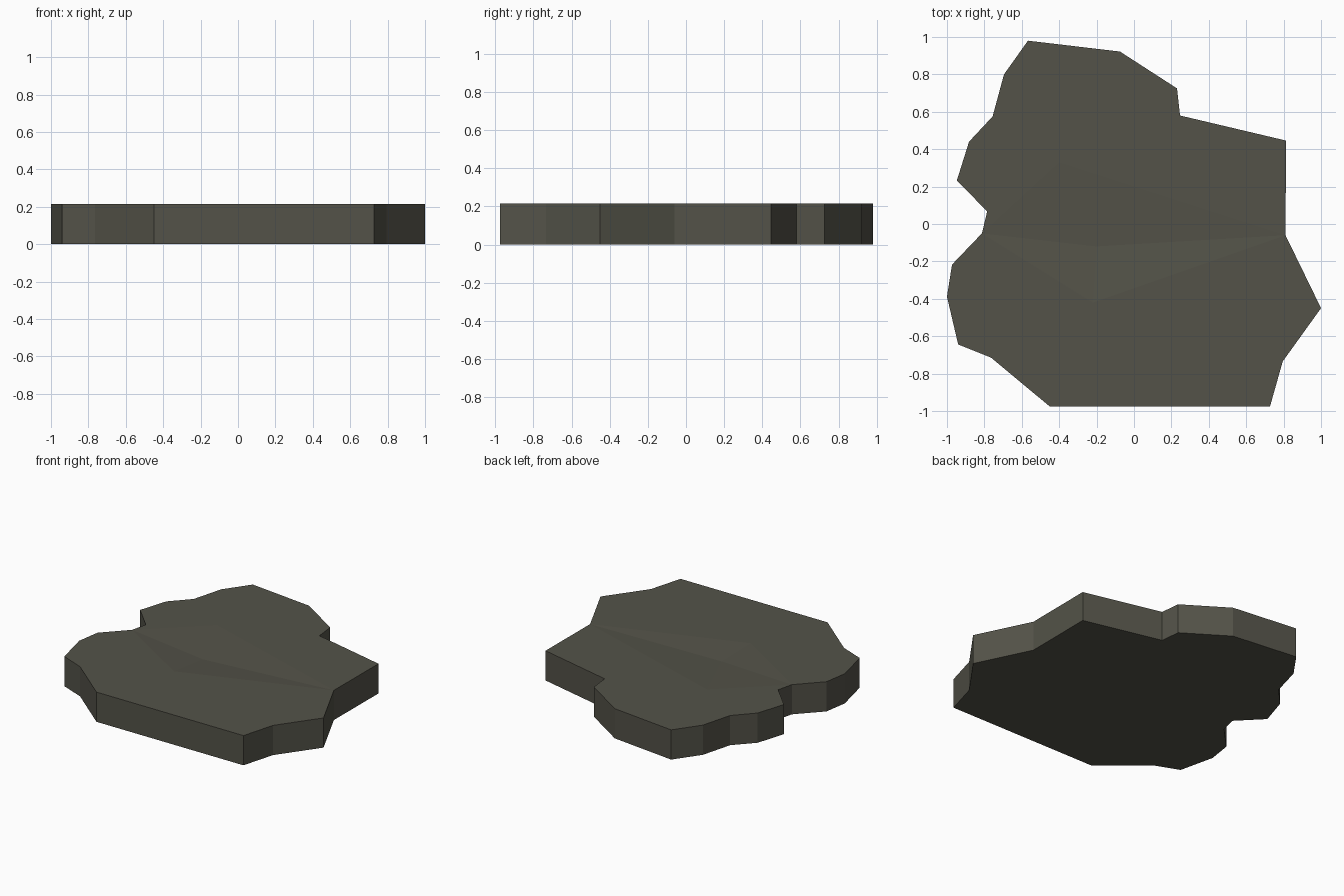
import bpy, bmesh

if "Cube" in bpy.data.objects:
    bpy.data.objects.remove(bpy.data.objects["Cube"])

HEIGHT = 0.215

# Slab outline, clockwise from the right valley end round the front to the left one
front_rim = [(0.81, -0.06), (1.0, -0.45), (0.795, -0.735), (0.727, -0.976),
             (-0.45, -0.976), (-0.765, -0.714), (-0.94, -0.644), (-1.0, -0.388),
             (-0.973, -0.217), (-0.813, -0.05)]
# ...and on round the back
back_rim = [(-0.785, 0.067), (-0.947, 0.233), (-0.882, 0.44), (-0.756, 0.575),
            (-0.695, 0.80), (-0.567, 0.98), (-0.075, 0.922), (0.23, 0.725),
            (0.246, 0.58), (0.813, 0.446)]
outline = front_rim + back_rim

bm = bmesh.new()
bottom = [bm.verts.new((x, y, 0)) for x, y in outline]
top = [bm.verts.new((x, y, HEIGHT)) for x, y in outline]

# Underside and vertical walls
n = len(outline)
bm.faces.new(bottom)
for i in range(n):
    j = (i + 1) % n
    bm.faces.new((bottom[i], bottom[j], top[j], top[i]))

# Top: flat front and back areas with a shallow faceted hollow between
lip = bm.verts.new((-0.22, -0.42, HEIGHT))
hollow = bm.verts.new((-0.2, -0.12, HEIGHT - 0.022))
ridge = bm.verts.new((-0.4, 0.33, HEIGHT))
k = len(front_rim)
right, left = top[0], top[k - 1]
bm.faces.new(top[:k] + [lip])
bm.faces.new(top[k - 1:] + [right, ridge])
for a, b in ((left, lip), (lip, right), (right, ridge), (ridge, left)):
    bm.faces.new((a, b, hollow))
bmesh.ops.recalc_face_normals(bm, faces=bm.faces)

mesh = bpy.data.meshes.new("rock_slab")
bm.to_mesh(mesh)
bm.free()
slab = bpy.data.objects.new("rock_slab", mesh)
bpy.context.collection.objects.link(slab)

# Dark olive stone
stone = bpy.data.materials.new("dark_olive_stone")
stone.diffuse_color = (0.088, 0.086, 0.066, 1)
stone.use_nodes = True
stone.node_tree.nodes["Principled BSDF"].inputs["Base Color"].default_value = stone.diffuse_color
mesh.materials.append(stone)
